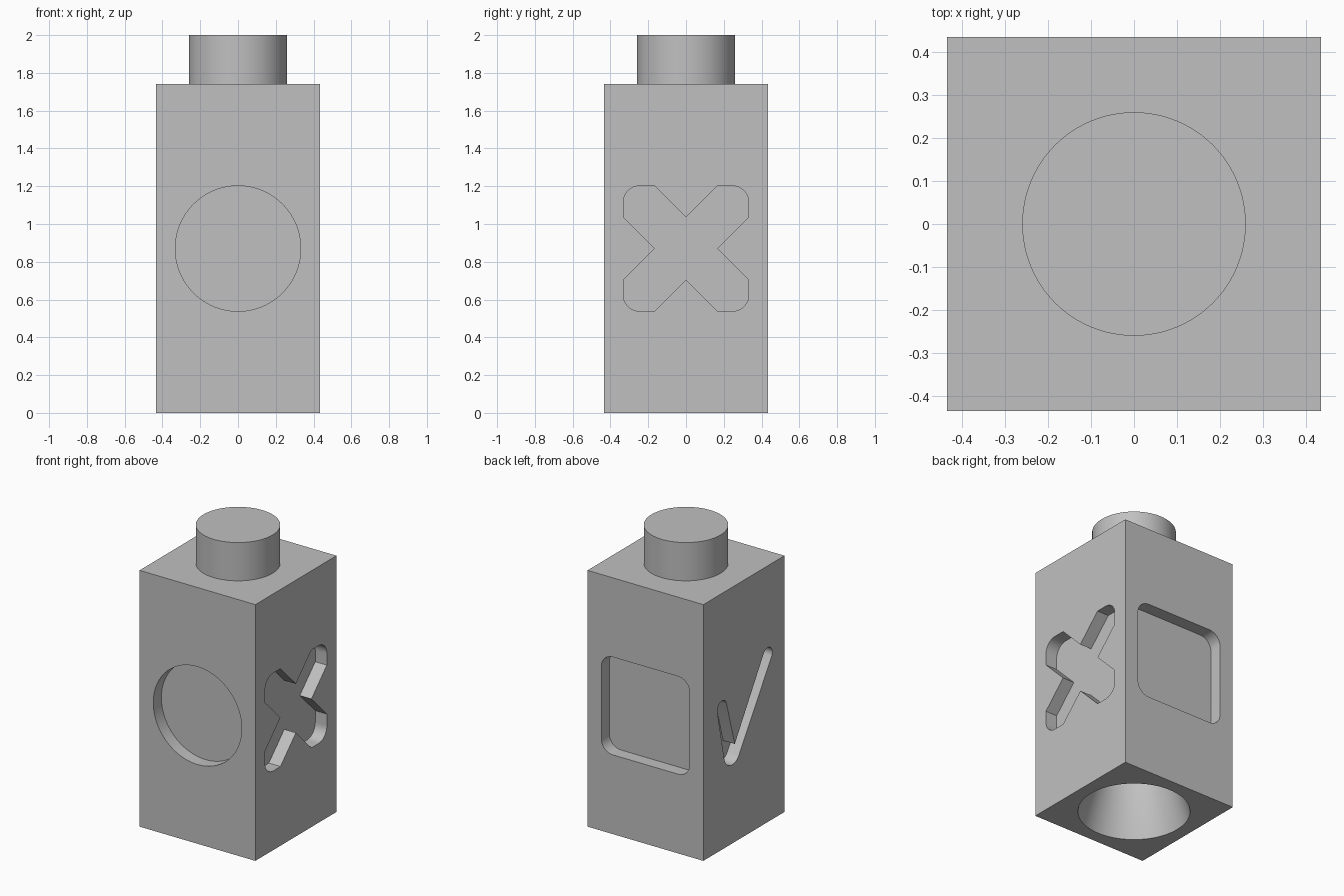
import bpy, bmesh
from math import sin, cos, pi, radians
from mathutils import Matrix

cube = bpy.data.objects.get("Cube")
if cube:
    bpy.data.objects.remove(cube, do_unlink=True)

HALF, TOP, TALL = 0.435, 1.74, 2.0   # block half width, block top, full height
DEPTH = 0.087                        # recess depth, also the corner radius
MID, REACH = 0.87, 0.332             # symbol centre height and half size

grey = bpy.data.materials.new("plain grey")
grey.use_nodes = True
colour = (0.53, 0.53, 0.53, 1)
grey.diffuse_color = colour
grey.node_tree.nodes["Principled BSDF"].inputs["Base Color"].default_value = colour


def finish(bm, name):
    bmesh.ops.recalc_face_normals(bm, faces=bm.faces)
    mesh = bpy.data.meshes.new(name)
    bm.to_mesh(mesh)
    bm.free()
    mesh.materials.append(grey)
    obj = bpy.data.objects.new(name, mesh)
    bpy.context.collection.objects.link(obj)
    return obj


def lathe(name, profile, sides=96):
    """Closed round solid from (radius, height) rings."""
    bm = bmesh.new()
    rings = [[bm.verts.new((r * cos(2 * pi * i / sides), r * sin(2 * pi * i / sides), z))
              for i in range(sides)] for r, z in profile]
    for low, high in zip(rings, rings[1:]):
        for i in range(sides):
            j = (i + 1) % sides
            bm.faces.new((low[i], low[j], high[j], high[i]))
    bm.faces.new(rings[0])
    bm.faces.new(rings[-1])
    return finish(bm, name)


def arc(cx, cz, r, start, end, steps=10):
    angles = [radians(start + (end - start) * i / steps) for i in range(steps + 1)]
    return [(cx + r * cos(a), cz + r * sin(a)) for a in angles]


def symbol(name, outline, turn):
    """Prism that sinks an outline into the side reached by turning the front."""
    bm = bmesh.new()
    face = bm.faces.new([bm.verts.new((x, -HALF - 0.1, z)) for x, z in outline])
    new = bmesh.ops.extrude_face_region(bm, geom=[face])["geom"]
    verts = [v for v in new if isinstance(v, bmesh.types.BMVert)]
    bmesh.ops.translate(bm, verts=verts, vec=(0, 0.1 + DEPTH, 0))
    bmesh.ops.rotate(bm, verts=bm.verts, matrix=Matrix.Rotation(radians(turn), 3, 'Z'))
    return finish(bm, name)


# Outlines of the four recesses
disc = arc(0, MID, REACH, 0, 360, 96)[:-1]

square, cross = [], []
inset = REACH - DEPTH
for k in range(4):
    a = radians(90 * k + 45)
    sx, sz = (1 if cos(a) > 0 else -1), (1 if sin(a) > 0 else -1)
    corner = arc(sx * inset, MID + sz * inset, DEPTH, 90 * k, 90 * k + 90)
    square += corner
    # each cross arm: inner notch, straight side, rounded tip, straight side
    c, s, h = round(cos(k * pi / 2)), round(sin(k * pi / 2)), REACH / 2
    cross.append((c * h, MID + s * h))
    cross.append((c * REACH - s * h, MID + s * REACH + c * h))
    cross += corner
    cross.append((c * h - s * REACH, MID + s * h + c * REACH))

tick = (arc(-0.125, 0.621, DEPTH, 194, 329) + arc(0.255, 1.135, 0.05, -31, 149)
        + [(-0.098, 0.665)] + arc(-0.235, 0.96, 0.05, 14, 194))

# Block with a round peg on top
bm = bmesh.new()
bmesh.ops.create_cube(bm, size=1)
bmesh.ops.scale(bm, verts=bm.verts, vec=(2 * HALF, 2 * HALF, TOP))
bmesh.ops.translate(bm, verts=bm.verts, vec=(0, 0, TOP / 2))
block = finish(bm, "peg_block")
peg = lathe("top_peg", [(0.26, TOP - 0.1), (0.26, TALL)])

# Tapered socket underneath, then a straight bore
socket = lathe("socket_cutter", [(0.364, -0.05), (0.266, 0.26), (0.266, 0.52)])

tools = [(peg, 'UNION'), (socket, 'DIFFERENCE')]
for name, outline, turn in (("circle_cutter", disc, 0), ("cross_cutter", cross, 90),
                            ("square_cutter", square, 180), ("tick_cutter", tick, -90)):
    tools.append((symbol(name, outline, turn), 'DIFFERENCE'))
for tool, operation in tools:
    mod = block.modifiers.new(tool.name, 'BOOLEAN')
    mod.operation, mod.object, mod.solver = operation, tool, 'EXACT'
    tool.hide_render = True

# Bake the cuts and drop the helpers
bpy.context.view_layer.update()
baked = bpy.data.meshes.new_from_object(block.evaluated_get(bpy.context.evaluated_depsgraph_get()))
block.modifiers.clear()
block.data = baked
baked.materials.clear()
baked.materials.append(grey)
for poly in baked.polygons:
    poly.material_index = 0
for tool, _ in tools:
    bpy.data.objects.remove(tool, do_unlink=True)

bpy.ops.object.select_all(action='DESELECT')
block.select_set(True)
bpy.context.view_layer.objects.active = block
bpy.ops.object.shade_smooth_by_angle(angle=radians(25))
